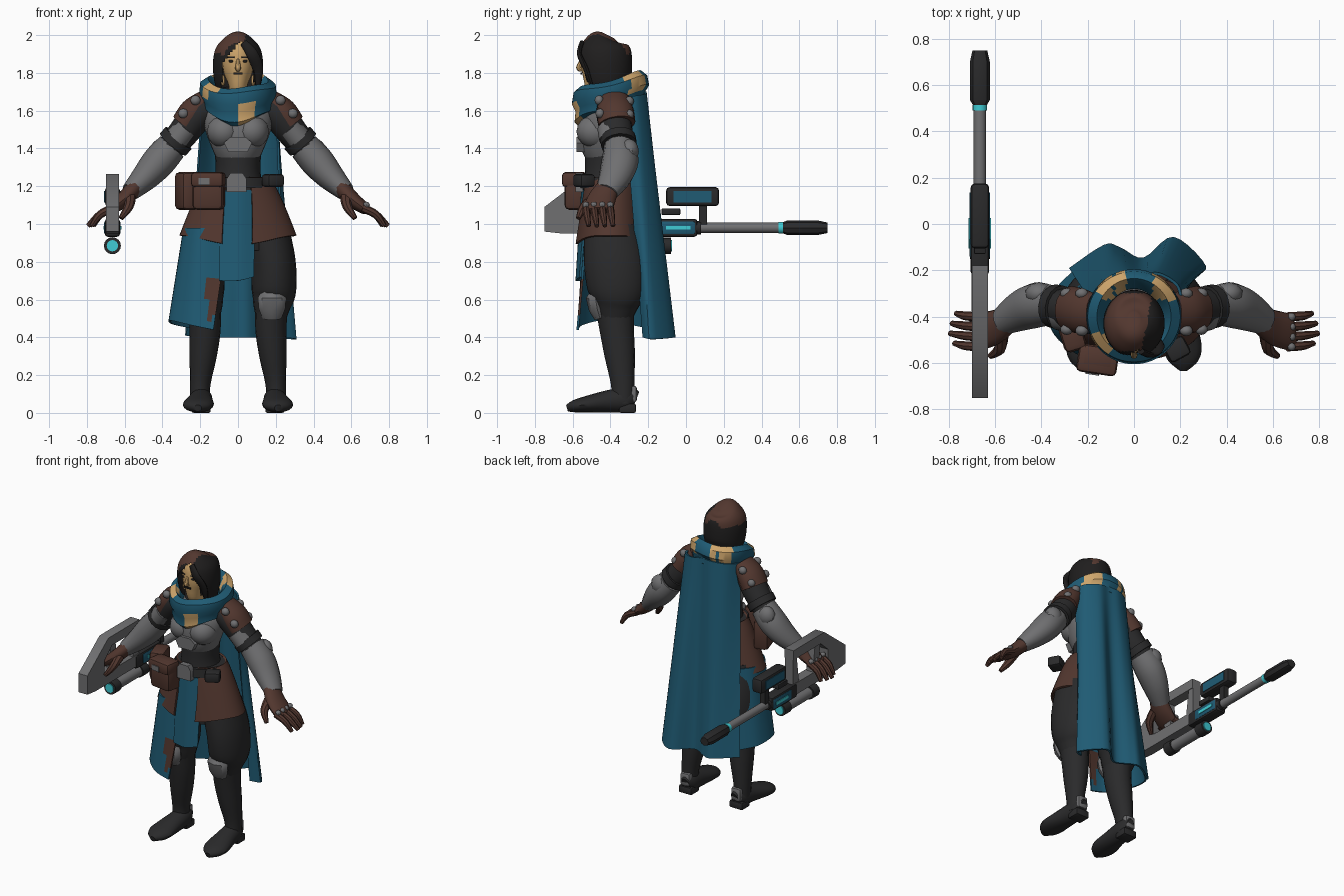
import bpy, bmesh
from math import sin, cos, pi, radians
from mathutils import Vector, Matrix

if "Cube" in bpy.data.objects:
    bpy.data.objects.remove(bpy.data.objects["Cube"])

def material(name, *rgb):
    m = bpy.data.materials.new(name)
    m.use_nodes = True
    m.diffuse_color = (*rgb, 1)
    m.node_tree.nodes["Principled BSDF"].inputs["Base Color"].default_value = (*rgb, 1)
    return m

BLUE = material("cloth blue", .014, .105, .175)
BROWN = material("leather brown", .085, .038, .028)
GREY = material("armour grey", .16, .16, .165)
DARK = material("dark fabric", .023, .023, .024)
BLACK = material("hair black", .014, .013, .013)
TAN = material("skin tan", .62, .38, .15)
CYAN = material("glow cyan", .05, .6, .66)
made = []

def finish(name, bm, mats, rule=None):
    bmesh.ops.recalc_face_normals(bm, faces=bm.faces[:])
    me = bpy.data.meshes.new(name)
    mats = mats if isinstance(mats, list) else [mats]
    for m in mats:
        me.materials.append(m)
    if rule:
        for f in bm.faces:
            f.material_index = rule(f.calc_center_median())
    bm.to_mesh(me)
    bm.free()
    ob = bpy.data.objects.new(name, me)
    bpy.context.collection.objects.link(ob)
    made.append(ob)

def smooth(p, k=4):
    # Catmull-Rom resampling of a list of tuples
    p = [Vector(q) for q in p]
    out = []
    for i in range(len(p) - 1):
        a, b, c, d = p[max(i - 1, 0)], p[i], p[i + 1], p[min(i + 2, len(p) - 1)]
        for j in range(k):
            t = j / k
            out.append(b + (c - a) * (t / 2) + (a * 2 - b * 5 + c * 4 - d) * (t * t / 2)
                       + (b * 3 - a - c * 3 + d) * (t ** 3 / 2))
    return out + [p[-1]]

def grid(name, rows, mats, wrap=False, caps=False, thick=0, rule=None, drop=None):
    bm = bmesh.new()
    vs = [[bm.verts.new(p) for p in r] for r in rows]
    n = len(vs[0])
    for a, b in zip(vs, vs[1:]):
        for i in range(n if wrap else n - 1):
            j = (i + 1) % n
            bm.faces.new((a[i], a[j], b[j], b[i]))
    if caps:
        bm.faces.new(vs[0])
        bm.faces.new(vs[-1])
    if drop:
        gone = [f for f in bm.faces if drop(f.calc_center_median())]
        bmesh.ops.delete(bm, geom=gone, context='FACES')
    bmesh.ops.recalc_face_normals(bm, faces=bm.faces[:])
    if thick:
        bmesh.ops.solidify(bm, geom=bm.faces[:], thickness=thick)
    finish(name, bm, mats, rule)

def tube(name, pts, mats, s=1, n=16, k=4, ref=(0, 1, 0), **kw):
    # loft through points of (x, y, z, half width, half depth)
    pts = smooth(pts, k) if k > 1 else [Vector(p) for p in pts]
    rows = []
    for i, p in enumerate(pts):
        t = (pts[min(i + 1, len(pts) - 1)] - pts[max(i - 1, 0)]).to_3d().normalized()
        side = Vector(ref).cross(t).normalized()
        up = t.cross(side)
        ring = [p.to_3d() + side * (p[3] * cos(2 * pi * j / n)) + up * (p[4] * sin(2 * pi * j / n)) for j in range(n)]
        rows.append([(v.x * s, v.y, v.z) for v in ring])
    grid(name, rows, mats, wrap=True, caps=True, **kw)

def box(name, loc, size, mat, bevel=0, turn=0):
    bm = bmesh.new()
    bmesh.ops.create_cube(bm, size=1, matrix=Matrix.Translation(loc) @ Matrix.Rotation(turn, 4, 'Z') @ Matrix.Diagonal((*size, 1)))
    if bevel:
        bmesh.ops.bevel(bm, geom=bm.edges[:], offset=bevel, segments=2, affect='EDGES', profile=.5)
    finish(name, bm, mat)

def ball(name, loc, size, mat, seg=14):
    bm = bmesh.new()
    bmesh.ops.create_uvsphere(bm, u_segments=seg, v_segments=8, radius=1, matrix=Matrix.Translation(loc) @ Matrix.Diagonal((*size, 1)))
    finish(name, bm, mat)

def prism(name, profile, x, width, mat, axis='X'):
    # outline in (y, z) extruded across x, or outline in (x, z) extruded along y
    bm = bmesh.new()
    put = (lambda a, b, w: (w, a, b)) if axis == 'X' else (lambda a, b, w: (a, w, b))
    f = bm.faces.new([bm.verts.new(put(a, b, x - width / 2)) for a, b in profile])
    ext = bmesh.ops.extrude_face_region(bm, geom=[f])
    bmesh.ops.translate(bm, verts=[v for v in ext["geom"] if isinstance(v, bmesh.types.BMVert)],
                        vec=put(0, 0, width))
    finish(name, bm, mat)

def sheet(name, top, hem, mats, rows=10, rule=None):
    top, hem = smooth(top, 5), smooth(hem, 5)
    grid(name, [[a.lerp(b, t / rows) for a, b in zip(top, hem)] for t in range(rows + 1)], mats, thick=.012, rule=rule)

# Torso
tube("chest_armour", [(0, -.41, 1.36, .12, .12), (0, -.42, 1.43, .15, .14), (0, -.42, 1.52, .18, .14), (0, -.4, 1.6, .18, .12), (0, -.4, 1.69, .09, .08)], GREY, n=24)
tube("abdomen", [(0, -.41, 1.16, .15, .14), (0, -.41, 1.28, .118, .125), (0, -.41, 1.42, .13, .125)], DARK, n=24)
for s in (1, -1):
    ball("bust_plate", (s * .075, -.48, 1.49), (.09, .1, .09), GREY, 18)
prism("sternum_plate", [(-.05, 1.38), (.05, 1.38), (.075, 1.43), (.04, 1.46), (-.04, 1.46), (-.075, 1.43)], -.555, .05, GREY, 'Y')
tube("pelvis", [(0, -.4, .86, .2, .14), (0, -.4, 1.0, .22, .15), (0, -.4, 1.2, .14, .13)], DARK, n=20)
tube("belt", [(0, -.41, 1.19, .175, .155), (0, -.41, 1.245, .165, .15)], DARK, n=28, k=1)
prism("buckle", [(-.06, 1.17), (.045, 1.17), (.045, 1.24), (.025, 1.27), (-.04, 1.27), (-.06, 1.24)], -.565, .04, GREY, 'Y')
box("large_pouch", (-.155, -.58, 1.175), (.165, .11, .2), BROWN, .025, -.15)
box("large_pouch_flap", (-.157, -.59, 1.235), (.175, .115, .08), BROWN, .02, -.15)
box("pouch_plate", (-.18, -.646, 1.225), (.06, .009, .035), GREY, 0, -.15)
box("side_pouch", (-.27, -.47, 1.175), (.1, .16, .2), BROWN, .025, .3)
box("small_pouch", (.185, -.54, 1.23), (.1, .09, .07), DARK, .018, .5)

# Open-fronted coat skirt
rows = []
for j in range(9):
    t = j / 8
    row = []
    for i in range(41):
        a = radians(22 - 8 * t + (318 + 12 * t) * i / 40)
        rx, ry = .165 + .145 * t ** .8, .14 + .05 * t
        row.append((rx * sin(a), -.4 - ry * cos(a), 1.25 - t * (.31 + .05 * cos(a) ** 4)))
    rows.append(row)
grid("coat_skirt", rows, BROWN, thick=.014)

# Cloth panels and cape
sheet("front_panel", [(-.1, -.53, 1.18), (0, -.555, 1.18), (.09, -.53, 1.18)], [(-.1, -.565, .7), (0, -.585, .7), (.085, -.565, .72)], BLUE)
sheet("side_drape", [(-.05, -.53, .98), (-.2, -.54, .98), (-.28, -.46, .98), (-.28, -.33, .98), (-.2, -.24, .98)],
      [(-.13, -.58, .44), (-.25, -.56, .465), (-.36, -.45, .49), (-.35, -.3, .47), (-.26, -.2, .45)],
      [BLUE, BROWN], 14, lambda c: int(c.x > -.165 and c.y < -.5 and .5 < c.z < .72))
sheet("cape", [(-.19, -.33, 1.68), (-.14, -.25, 1.69), (-.05, -.21, 1.7), (.03, -.215, 1.7), (.11, -.21, 1.69), (.19, -.26, 1.68), (.21, -.33, 1.67)],
      [(-.28, -.19, .41), (-.13, -.09, .4), (-.06, -.1, .4), (.04, -.145, .4), (.17, -.055, .4), (.31, -.18, .39), (.25, -.23, .4)], BLUE, 16)

# Wrapped scarf
rows = []
for rx, ry, z, v in [(.14, .17, 1.6, .035), (.185, .19, 1.62, .035), (.19, .185, 1.66, .02), (.205, .205, 1.69, .01),
                     (.2, .195, 1.74, 0), (.16, .165, 1.765, 0), (.135, .145, 1.74, 0), (.11, .12, 1.68, 0)]:
    ang = [2 * pi * i / 64 for i in range(64)]
    rows.append([(rx * sin(a), -.4 - ry * cos(a), z - .045 * cos(a) - v * max(0, cos(a)) ** 4 + .008 * sin(3 * a)) for a in ang])

def scarf_patch(c):
    front = 0 < c.x < .09 and c.y < -.5 and c.z < 1.64
    side = -.19 < c.x < -.1 and c.y < -.47 and c.z > 1.68
    back = c.y > -.33 and c.z > 1.69 and (.08 < c.x < .17 or -.15 < c.x < -.09 or -.08 < c.x < -.03)
    return int(front or side or back)
grid("scarf", rows, [BLUE, TAN], wrap=True, rule=scarf_patch)

# Head
tube("face", [(0, -.44, 1.62, .05, .05), (0, -.45, 1.7, .05, .06), (0, -.47, 1.735, .05, .065), (0, -.46, 1.81, .078, .095), (0, -.45, 1.9, .085, .105), (0, -.44, 1.95, .07, .09)], TAN, n=24)
tube("nose", [(0, -.548, 1.875, .008, .008), (0, -.568, 1.828, .015, .014), (0, -.55, 1.815, .012, .01)], TAN, n=8)
for s in (1, -1):
    ball("eye", (s * .034, -.543, 1.862), (.017, .01, .008), BLACK, 10)
    box("brow", (s * .036, -.546, 1.884), (.036, .009, .008), BLACK, 0, s * .3)
    ball("earring", (s * .08, -.47, 1.76), (.012, .015, .03), TAN, 8)
box("mouth", (0, -.555, 1.797), (.05, .009, .01), BLACK)

def face_window(c):
    d = 1.955 - c.z
    return c.y < -.465 and -min(.085, d * .8) < c.x < min(.085, .025 + d * .6)
tube("hair", [(0, -.4, 1.7, .11, .1), (0, -.42, 1.77, .128, .135), (0, -.43, 1.86, .132, .145), (0, -.425, 1.93, .118, .135),
              (0, -.42, 1.975, .08, .1), (0, -.41, 1.998, .025, .035)], [BLACK, BROWN], n=56, k=6, drop=face_window,
     rule=lambda c: int(c.z > 1.9 and c.x < .04 + (c.y + .5) * .2 and -.55 < c.y < -.3))
tube("hair_lock", [(.03, -.55, 1.96, .02, .012), (.075, -.565, 1.9, .03, .012), (.105, -.53, 1.82, .028, .014), (.105, -.5, 1.73, .012, .01)], BLACK, n=10)

# Limbs, mirrored
for s, side in ((1, "left_"), (-1, "right_")):
    tube(side + "sleeve", [(.12, -.39, 1.63, .07, .08), (.21, -.385, 1.58, .085, .09), (.3, -.365, 1.47, .08, .085), (.38, -.35, 1.38, .07, .075)], DARK, s)
    tube(side + "shoulder_pad", [(.17, -.38, 1.665, .05, .08), (.23, -.375, 1.6, .075, .098), (.275, -.365, 1.53, .078, .098)], BROWN, s)
    for y, z, x in ((-.46, 1.655, .225), (-.3, 1.65, .225), (-.455, 1.585, .29), (-.3, 1.58, .29)):
        ball(side + "shoulder_stud", (s * x, y, z), (.028, .024, .026), GREY, 10)
    tube(side + "arm_plate", [(.27, -.385, 1.51, .07, .085), (.32, -.375, 1.45, .07, .085)], GREY, s)
    tube(side + "elbow_cuff", [(.315, -.36, 1.455, .09, .095), (.345, -.355, 1.42, .09, .095)], DARK, s, k=1)
    tube(side + "forearm", [(.35, -.35, 1.41, .082, .085), (.42, -.35, 1.33, .088, .098), (.49, -.375, 1.25, .074, .088), (.57, -.42, 1.17, .05, .062)], GREY, s, n=12)
    ball(side + "elbow_guard", (s * .41, -.3, 1.385), (.06, .05, .065), GREY, 10)
    tube(side + "palm", [(.54, -.41, 1.2, .045, .058), (.6, -.445, 1.135, .042, .075), (.665, -.465, 1.085, .032, .078), (.69, -.465, 1.07, .02, .07)], BROWN, s)
    for i in range(4):
        y = -.53 + i * .043
        e = .8 - .02 * abs(i - 1.3)
        tube(side + "finger", [(.66, y, 1.085, .022, .02), (.73, y + .005, 1.05, .021, .019), (e, y + .015, .99, .013, .012)], BROWN, s, n=8)
        ball(side + "knuckle", (s * .68, y, 1.1), (.018, .018, .018), GREY, 8)
    tube(side + "thumb", [(.57, -.48, 1.14, .03, .03), (.58, -.54, 1.09, .025, .025), (.62, -.57, 1.03, .013, .013)], BROWN, s, n=8)
    # Leg, boot and knee armour
    tube(side + "trousers", [(.175, -.375, .5, .08, .09), (.18, -.37, .57, .1, .12), (.19, -.365, .65, .118, .155), (.185, -.375, .8, .12, .165), (.15, -.39, .97, .12, .15)], DARK, s, n=20)
    tube(side + "boot_shaft", [(.2, -.335, .05, .052, .06), (.2, -.335, .15, .054, .062), (.185, -.35, .3, .072, .08), (.175, -.365, .43, .082, .09), (.175, -.375, .54, .085, .1)], DARK, s)
    tube(side + "boot_foot", [(.19, -.27, .06, .03, .055), (.193, -.31, .07, .055, .068), (.2, -.42, .06, .068, .058), (.21, -.53, .045, .082, .043), (.213, -.59, .035, .065, .033), (.213, -.63, .025, .02, .018)], DARK, s, ref=(0, 0, 1))
    box(side + "boot_heel", (s * .195, -.31, .025), (.1, .09, .05), DARK, .01)
    box(side + "heel_plate", (s * .195, -.285, .1), (.075, .05, .09), GREY, .016)
    tube(side + "knee_guard", [(.18, -.455, .5, .05, .03), (.18, -.47, .55, .07, .045), (.18, -.48, .61, .075, .05), (.18, -.475, .645, .055, .03)], GREY, s, n=8, k=1)

# Rifle, pointing backward in the right hand
GX = -.665
prism("rifle_stock", [(-.75, .96), (-.75, 1.09), (-.52, 1.265), (-.18, 1.265), (-.18, 1.2), (-.48, 1.2), (-.56, 1.13), (-.56, 1.03), (-.18, 1.03), (-.18, .95), (-.66, .95)], GX, .068, GREY)
prism("rifle_post", [(-.25, 1.0), (-.18, 1.0), (-.18, 1.22), (-.22, 1.22)], GX, .06, GREY)
prism("rifle_grip", [(-.46, 1.0), (-.4, 1.0), (-.43, 1.21), (-.49, 1.21)], GX, .05, GREY)
box("rifle_body", (GX, -.08, .98), (.08, .28, .095), DARK, .015)
box("body_panel", (GX, -.05, .98), (.088, .2, .07), BLUE, .01)
box("body_glow", (GX, -.04, .98), (.096, .13, .02), CYAN)
box("scope", (GX, .035, 1.145), (.08, .28, .1), DARK, .018)
box("scope_panel", (GX, .035, 1.145), (.088, .2, .06), BLUE)
box("scope_mount", (GX, .09, 1.05), (.04, .04, .12), DARK)
box("scope_rail", (GX, -.08, 1.065), (.05, .1, .035), DARK, .006)
for name, a, b, z, r, mat in [("barrel", .03, .53, .98, .027, GREY), ("barrel_glow", .49, .513, .98, .031, CYAN), ("barrel_collar", .02, .08, .98, .036, DARK),
                              ("lamp_tube", -.44, -.1, .885, .036, GREY), ("lamp_collar", -.455, -.39, .885, .045, DARK),
                              ("lamp_rear", -.15, -.08, .885, .043, DARK), ("lamp_lens", -.462, -.45, .885, .03, CYAN), ("lamp_rear_lens", -.085, -.073, .885, .03, CYAN)]:
    tube(name, [(GX, a, z, r, r), (GX, b, z, r, r)], mat, ref=(0, 0, 1), k=1)
tube("muzzle", [(GX, .51, .98, .028, .028), (GX, .535, .98, .043, .038), (GX, .7, .98, .043, .038), (GX, .748, .98, .032, .028)], DARK, ref=(0, 0, 1), k=1, n=8)

# Smooth shading with sharp edges kept
bpy.ops.object.select_all(action='DESELECT')
for ob in made:
    ob.select_set(True)
bpy.context.view_layer.objects.active = made[0]
bpy.ops.object.shade_smooth_by_angle(angle=radians(40))
